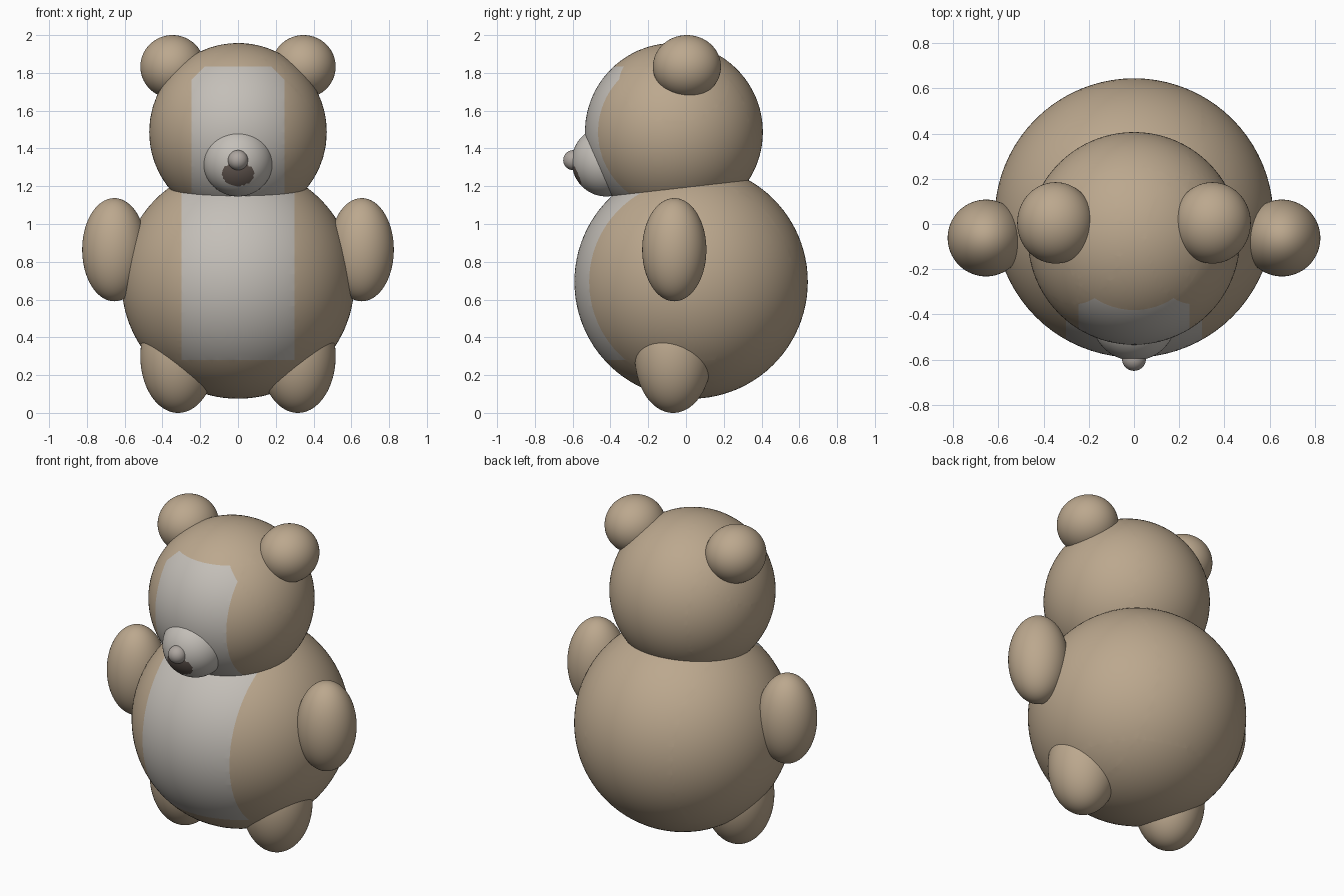
import bpy, bmesh
from mathutils import Vector

if "Cube" in bpy.data.objects:
    bpy.data.objects.remove(bpy.data.objects["Cube"])


def material(name, rgb):
    m = bpy.data.materials.new(name)
    m.diffuse_color = (*rgb, 1)
    m.use_nodes = True
    m.node_tree.nodes["Principled BSDF"].inputs["Base Color"].default_value = m.diffuse_color
    return m


TAN = material("tan_fur", (0.50, 0.39, 0.27))
PALE = material("pale_fur", (0.55, 0.52, 0.48))
BROWN = material("mouth_brown", (0.13, 0.10, 0.085))
NOSE = material("nose_grey", (0.42, 0.38, 0.35))


def ball(name, centre, radii, mats, patch=None, cuts=(), sub=5):
    """Smooth ellipsoid; faces whose world centre satisfies patch get mats[1]."""
    bm = bmesh.new()
    bmesh.ops.create_icosphere(bm, subdivisions=sub, radius=1)
    for v in bm.verts:
        v.co = Vector(v.co[i] * radii[i] + centre[i] for i in range(3))
    # clean patch borders
    for co, no in cuts:
        bmesh.ops.bisect_plane(bm, geom=bm.verts[:] + bm.edges[:] + bm.faces[:],
                               plane_co=co, plane_no=no, dist=1e-5)
    for f in bm.faces:
        f.smooth = True
        if patch and patch(f.calc_center_median()):
            f.material_index = 1
    bmesh.ops.translate(bm, verts=bm.verts, vec=-Vector(centre))
    me = bpy.data.meshes.new(name)
    bm.to_mesh(me)
    bm.free()
    for m in mats:
        me.materials.append(m)
    ob = bpy.data.objects.new(name, me)
    ob.location = centre
    bpy.context.collection.objects.link(ob)
    return ob


def side_cuts(w):
    return [((w, 0, 0), (1, 0, 0)), ((-w, 0, 0), (1, 0, 0))]


# torso with pale belly stripe
ball("body", (0, 0.027, 0.694), (0.617, 0.618, 0.619), [TAN, PALE],
     lambda c: abs(c.x) < 0.30 and c.y < 0 and c.z > 0.28,
     side_cuts(0.30) + [((0, 0, 0.28), (0, 0, 1))])

# head with pale face stripe, corners clipped at the top
ball("head", (0, -0.064, 1.487), (0.470, 0.471, 0.471), [TAN, PALE],
     lambda c: abs(c.x) < 0.245 and c.y < -0.1 and c.z < 1.835
     and abs(c.x) + c.z < 2.01,
     side_cuts(0.245) + [((0, 0, 1.835), (0, 0, 1)),
                         ((0, 0, 2.01), (1, 0, 1)), ((0, 0, 2.01), (-1, 0, 1))])

# muzzle with dark mouth patch
ball("muzzle", (0, -0.423, 1.331), (0.186, 0.182, 0.185), [PALE, BROWN],
     lambda c: c.y < -0.45 and (c.x / 0.085) ** 2 + ((c.z - 1.265) / 0.065) ** 2 < 1)

# nose
ball("nose", (0, -0.597, 1.338), (0.053, 0.053, 0.053), [NOSE], sub=4)

# paired ears, arms and legs
for side, s in (("left", 1), ("right", -1)):
    ball(f"{side}_ear", (s * 0.347, 0.005, 1.833), (0.170, 0.180, 0.167), [TAN])
    ball(f"{side}_arm", (s * 0.655, -0.062, 0.864), (0.170, 0.170, 0.273), [TAN])
    ball(f"{side}_leg", (s * 0.317, -0.068, 0.300), (0.200, 0.203, 0.300), [TAN])
